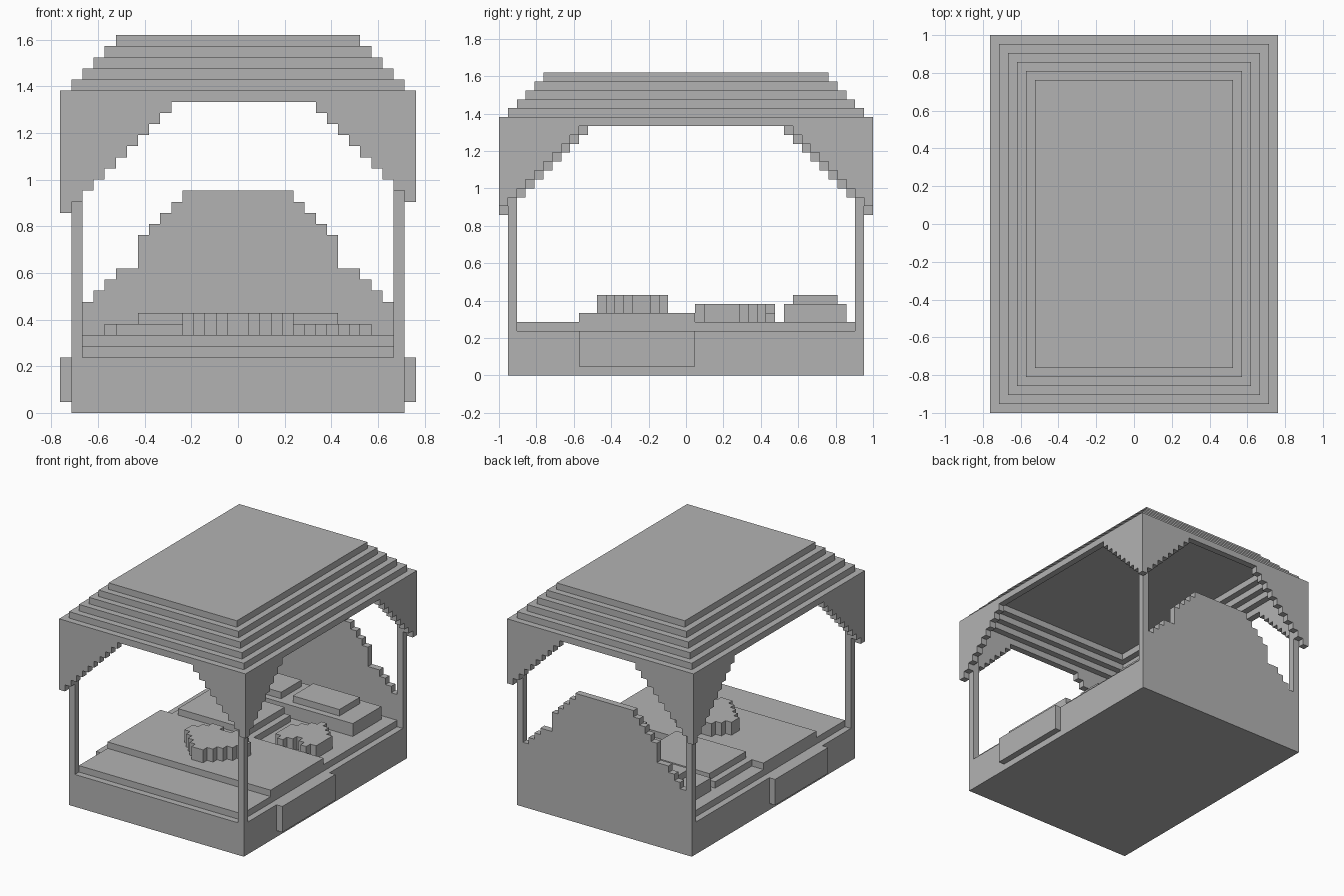
import bpy, bmesh
from mathutils import Vector

cube = bpy.data.objects.get("Cube")
if cube:
    bpy.data.objects.remove(cube)

U = 2 / 42  # size of one block

grey = bpy.data.materials.new("plain_grey")
grey.use_nodes = True
colour = (0.45, 0.45, 0.45, 1)
grey.diffuse_color = colour
grey.node_tree.nodes["Principled BSDF"].inputs["Base Color"].default_value = colour


def finish(name, bm):
    bmesh.ops.recalc_face_normals(bm, faces=bm.faces)
    mesh = bpy.data.meshes.new(name)
    bm.to_mesh(mesh)
    bm.free()
    mesh.materials.append(grey)
    obj = bpy.data.objects.new(name, mesh)
    bpy.context.collection.objects.link(obj)
    return obj


def prism(name, outline, axis, start, end):
    """Extrude an outline along an axis; outline axes are the other two in order."""
    bm = bmesh.new()
    verts = []
    for p in outline:
        co = list(p)
        co.insert(axis, start)
        verts.append(bm.verts.new(Vector(co) * U))
    face = bm.faces.new(verts)
    new = bmesh.ops.extrude_face_region(bm, geom=[face])["geom"]
    shift = Vector((0, 0, 0))
    shift[axis] = (end - start) * U
    bmesh.ops.translate(bm, vec=shift, verts=[v for v in new if isinstance(v, bmesh.types.BMVert)])
    return finish(name, bm)


def box(name, x0, x1, y0, y1, z0, z1):
    return prism(name, [(x0, y0), (x1, y0), (x1, y1), (x0, y1)], 2, z0, z1)


def stepped(columns, low, high):
    """Staircase outline over unit-wide columns."""
    path = []
    for c in columns:
        path += [(c, low(c)), (c + 1, low(c))]
    for c in reversed(columns):
        path += [(c + 1, high(c)), (c, high(c))]
    clean = []
    for p in path:
        if not clean or p != clean[-1]:
            clean.append(p)
    return clean


def mirrored(c):
    return c if c >= 0 else -1 - c


# Bed frame, mattress and blanket with side drapes
box("bed_base", -15, 15, -20, 20, 0, 5)
box("mattress", -14, 14, -19, 19, 5, 6)
box("blanket", -14, 14, -12, 1, 6, 7)
for side, x in (("right", -16), ("left", 15)):
    box("blanket_drape_" + side, x, x + 1, -12, 1, 1, 5)

# Folded throw beside the pillows
box("throw_lower", -12, 2, 1, 10, 6, 7)
box("throw_upper", -11, 1, 1, 10, 7, 8)

# Pillows
box("pillow_base", -12, 12, 11, 18, 6, 8)
for side, x in (("right", -9), ("left", 1)):
    box("pillow_" + side, x, x + 8, 12, 17, 8, 9)

# Heart cushions
lobe_large = [-3, -2, -2, -3, -4]
prism("heart_cushion_large",
      stepped(range(-5, 5), lambda c: mirrored(c) - 10, lambda c: lobe_large[mirrored(c)]), 2, 7, 9)
lobe_small = [3, 2, 1, 2]
prism("heart_cushion_small",
      stepped(range(5, 12), lambda c: lobe_small[abs(c - 8)], lambda c: 9 - abs(c - 8)), 2, 6, 8)

# Headboard
heights = [20] * 5 + [19, 18, 17, 16, 13, 13, 12, 11, 10]
prism("headboard", stepped(range(-14, 14), lambda c: 5, lambda c: heights[mirrored(c)]), 1, 19, 20)

# Corner posts
for x_name, x in (("right", -15), ("left", 14)):
    for y_name, y in (("front", -20), ("back", 19)):
        box(f"post_{y_name}_{x_name}", x, x + 1, y, y + 1, 5, 29)

# Stepped hollow canopy: outer tiers up, inner tiers back down
tiers = []
for k in range(6):
    tiers += [(16 - k, 21 - k, 28 + k), (16 - k, 21 - k, 29 + k)]
split = len(tiers)
for k in reversed(range(4)):
    tiers += [(15 - k, 20 - k, 29 + k), (15 - k, 20 - k, 28 + k)]
bm = bmesh.new()
loops = [[bm.verts.new(Vector((sx * w, sy * d, z)) * U)
          for sx, sy in ((-1, -1), (1, -1), (1, 1), (-1, 1))] for w, d, z in tiers]
for i, loop in enumerate(loops):
    if i == split - 1:
        bm.faces.new(loop)
        bm.faces.new(loops[split])
        continue
    nxt = loops[(i + 1) % len(loops)]
    for j in range(4):
        n = (j + 1) % 4
        bm.faces.new((loop[j], loop[n], nxt[n], nxt[j]))
finish("canopy_roof", bm)


# Stepped curtains hanging from the canopy corners
def end_low(c):
    return 34 - abs(c)


for name, y in (("front", -21), ("back", 20)):
    for side, cols in (("right", range(-16, -6)), ("left", range(7, 16))):
        prism(f"curtain_{name}_{side}", stepped(cols, end_low, lambda c: 28), 1, y, y + 1)

for side, x, lift in (("right", -16, 0), ("left", 15, 1)):
    for name, cols in (("front", range(-20, -11 - lift)), ("back", range(11 + lift, 20))):
        prism(f"curtain_{side}_{name}",
              stepped(cols, lambda c: 38 - mirrored(c) + lift, lambda c: 28), 0, x, x + 1)
